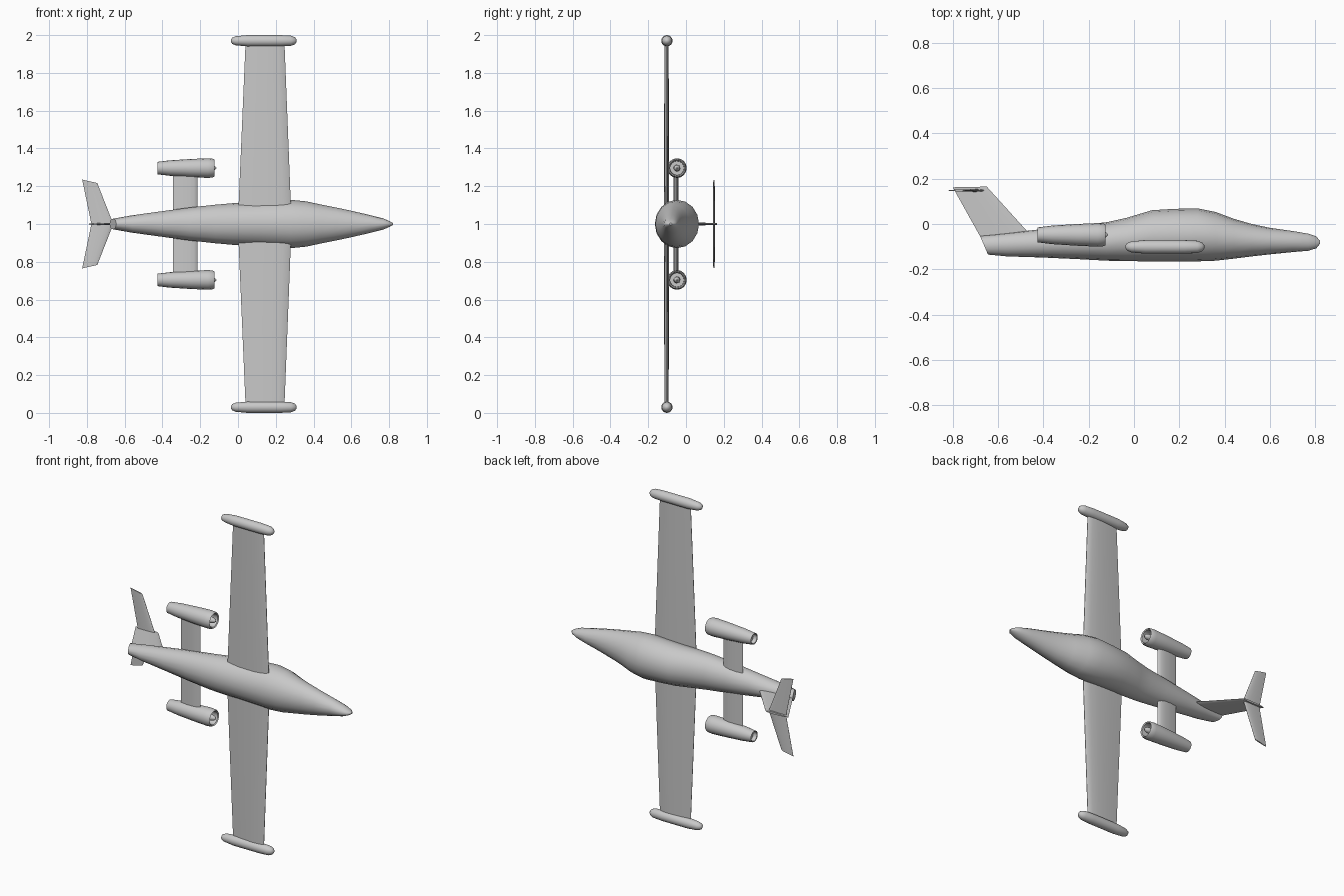
import bpy, bmesh, math
from mathutils import Vector

grey = bpy.data.materials.new("light_grey")
grey.diffuse_color = (0.58, 0.58, 0.58, 1)


def loft(name, rings, angle=40):
    """Skin closed rings of points and cap both ends."""
    bm = bmesh.new()
    vs = [[bm.verts.new(p) for p in ring] for ring in rings]
    n = len(vs[0])
    for a, b in zip(vs, vs[1:]):
        for i in range(n):
            j = (i + 1) % n
            bm.faces.new((a[i], a[j], b[j], b[i]))
    bm.faces.new(vs[0])
    bm.faces.new(vs[-1])
    bmesh.ops.recalc_face_normals(bm, faces=bm.faces)
    me = bpy.data.meshes.new(name)
    bm.to_mesh(me)
    bm.free()
    me.materials.append(grey)
    ob = bpy.data.objects.new(name, me)
    bpy.context.collection.objects.link(ob)
    bpy.ops.object.select_all(action='DESELECT')
    bpy.context.view_layer.objects.active = ob
    ob.select_set(True)
    bpy.ops.object.shade_smooth_by_angle(angle=math.radians(angle))
    return ob


def oval(x, y, z, ry, rz, n=16, slant=0):
    pts = []
    for i in range(n):
        t = 2 * math.pi * i / n
        dy = ry * math.sin(t)
        pts.append((x + slant * dy, y + dy, z + rz * math.cos(t)))
    return pts


def turned(name, profile, y, z):
    """Body of revolution along x from (x, radius) pairs."""
    return loft(name, [oval(x, y, z, r, r) for x, r in profile])


FOIL = [(0, 0.1), (0.04, 0.5), (0.15, 0.85), (0.35, 1), (0.7, 0.7), (1, 0.08)]


def foil(lead, trail, across, half):
    """Lens section from leading to trailing edge."""
    lead, trail, across = Vector(lead), Vector(trail), Vector(across)
    up = [lead.lerp(trail, f) + across * half * h for f, h in FOIL]
    down = [lead.lerp(trail, f) - across * half * h for f, h in reversed(FOIL)]
    return up + down


# Fuselage: x, belly y, spine y, half width
stations = [(-0.662, -0.135, -0.053, 0.028), (-0.56, -0.143, -0.04, 0.046),
            (-0.4, -0.148, -0.022, 0.068), (-0.25, -0.155, -0.006, 0.088),
            (-0.12, -0.162, 0.008, 0.102), (-0.03, -0.164, 0.028, 0.11),
            (0.08, -0.165, 0.061, 0.117), (0.18, -0.165, 0.067, 0.123),
            (0.28, -0.165, 0.069, 0.128), (0.36, -0.162, 0.053, 0.12),
            (0.44, -0.153, 0.023, 0.103), (0.52, -0.143, 0.0, 0.087),
            (0.6, -0.134, -0.017, 0.07), (0.7, -0.124, -0.031, 0.047),
            (0.77, -0.118, -0.043, 0.029), (0.805, -0.107, -0.055, 0.014),
            (0.82, -0.088, -0.074, 0.005)]
loft("fuselage", [oval(x, (a + b) / 2, 1, (b - a) / 2, w, 16, -0.43 if i == 0 else 0)
                  for i, (x, a, b, w) in enumerate(stations)])

# Tail fin
loft("tail_fin", [foil((-0.46, -0.05, 1), (-0.665, -0.08, 1), (0, 0, 1), 0.008),
                  foil((-0.475, -0.028, 1), (-0.68, -0.053, 1), (0, 0, 1), 0.008),
                  foil((-0.65, 0.165, 1), (-0.80, 0.162, 1), (0, 0, 1), 0.006)])

UP = (0, 1, 0)
for s, side in ((1, "left"), (-1, "right")):
    # Wing and tip tank
    loft(side + "_wing", [foil((0.283, -0.103, 1 + s * 0.02), (0.0, -0.103, 1 + s * 0.02), UP, 0.014),
                          foil((0.279, -0.103, 1 + s * 0.12), (0.004, -0.103, 1 + s * 0.12), UP, 0.014),
                          foil((0.246, -0.103, 1 + s * 0.96), (0.04, -0.103, 1 + s * 0.96), UP, 0.011)])
    turned(side + "_tip_tank", [(-0.038, 0.005), (-0.031, 0.016), (-0.012, 0.024), (0.05, 0.03),
                                (0.22, 0.03), (0.28, 0.027), (0.301, 0.019), (0.311, 0.006)],
           -0.101, 1 + s * 0.97)
    # Tailplane
    loft(side + "_tailplane", [foil((-0.66, 0.148, 1), (-0.776, 0.148, 1), UP, 0.006),
                               foil((-0.745, 0.148, 1 + s * 0.217), (-0.825, 0.148, 1 + s * 0.235), UP, 0.004)])
    # Engine pylon
    loft(side + "_engine_pylon", [foil((-0.214, -0.053, 1 + s * z), (-0.345, -0.053, 1 + s * z), UP, 0.012)
                                  for z in (0.04, 0.27)])
    # Engine shell with hollow intake and exhaust
    ez = 1 + s * 0.296
    turned(side + "_engine", [(-0.40, 0.026), (-0.423, 0.028), (-0.425, 0.033), (-0.36, 0.041),
                              (-0.25, 0.048), (-0.16, 0.052), (-0.135, 0.05), (-0.125, 0.045),
                              (-0.13, 0.039), (-0.18, 0.037)], -0.048, ez)
    turned(side + "_spinner", [(-0.185, 0.018), (-0.14, 0.017), (-0.123, 0.011), (-0.115, 0.003)],
           -0.048, ez)
